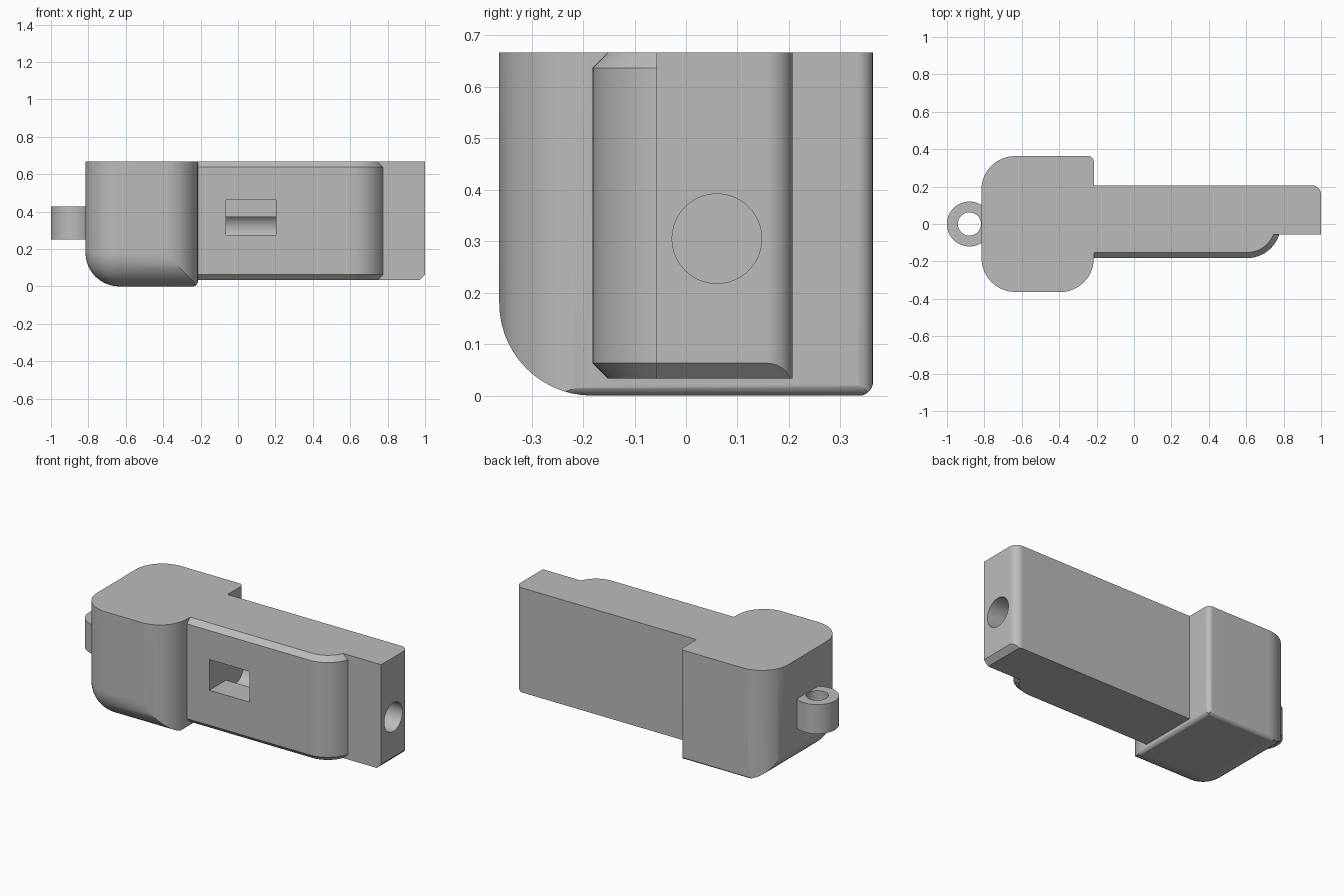
import bpy
import bmesh
import math
from mathutils import Vector

cube = bpy.data.objects.get("Cube")
if cube:
    bpy.data.objects.remove(cube, do_unlink=True)

grey = bpy.data.materials.new("plain grey")
grey.use_nodes = True
colour = (0.5, 0.5, 0.5, 1)
grey.diffuse_color = colour
grey.node_tree.nodes["Principled BSDF"].inputs["Base Color"].default_value = colour

TOP, BASE, CHAMFER, ROUND, SMALL = 0.667, 0.033, 0.03, 0.18, 0.03


def rounded(corners, steps=14):
    """Outline from (u, v, radius) square corners; radius 0 stays sharp."""
    out = []
    for i, (u, v, r) in enumerate(corners):
        p = Vector((u, v))
        if not r:
            out.append(p)
            continue
        a = (Vector(corners[i - 1][:2]) - p).normalized()
        b = (Vector(corners[(i + 1) % len(corners)][:2]) - p).normalized()
        centre = p + (a + b) * r
        for k in range(steps + 1):
            t = math.pi / 2 * k / steps
            out.append(centre - b * r * math.cos(t) - a * r * math.sin(t))
    return out


def circle(u, v, r, n=64):
    return [Vector((u + r * math.cos(math.tau * k / n),
                    v + r * math.sin(math.tau * k / n))) for k in range(n)]


def finish_mesh(name, bm):
    bmesh.ops.recalc_face_normals(bm, faces=bm.faces[:])
    mesh = bpy.data.meshes.new(name)
    bm.to_mesh(mesh)
    bm.free()
    mesh.materials.append(grey)
    obj = bpy.data.objects.new(name, mesh)
    bpy.context.collection.objects.link(obj)
    return obj


def loft(name, levels, axis="z"):
    """Solid through matching outlines at (height, outline) along an axis."""
    place = {"x": lambda p, w: (w, p.x, p.y),
             "y": lambda p, w: (p.x, w, p.y),
             "z": lambda p, w: (p.x, p.y, w)}[axis]
    bm = bmesh.new()
    rings = [[bm.verts.new(place(p, w)) for p in pts] for w, pts in levels]
    for low, high in zip(rings, rings[1:]):
        for i in range(len(low)):
            j = (i + 1) % len(low)
            bm.faces.new((low[i], low[j], high[j], high[i]))
    bm.faces.new(rings[0])
    bm.faces.new(rings[-1])
    return finish_mesh(name, bm)


def prism(name, pts, start, end, axis="z"):
    return loft(name, [(start, pts), (end, pts)], axis)


def box(name, low, high):
    pts = rounded([(low[0], low[1], 0), (high[0], low[1], 0),
                   (high[0], high[1], 0), (low[0], high[1], 0)])
    return prism(name, pts, low[2], high[2])


def combine(obj, cutter, operation):
    mod = obj.modifiers.new("cut", 'BOOLEAN')
    mod.object, mod.operation, mod.solver = cutter, operation, 'EXACT'
    bpy.context.view_layer.objects.active = obj
    bpy.ops.object.modifier_apply(modifier=mod.name)


def discard(*objs):
    for obj in objs:
        bpy.data.objects.remove(obj, do_unlink=True)


# Head block: one ball corner at front left, where three large rounds meet
LEFT, RIGHT, FRONT, BACK = -0.815, -0.215, -0.363, 0.363
head = box("head_block", (LEFT, FRONT, 0), (0, 0.6, TOP))
bm = bmesh.new()
bm.from_mesh(head.data)
ball = Vector((LEFT, FRONT, 0))
corner = min(bm.verts, key=lambda v: (v.co - ball).length)
bmesh.ops.bevel(bm, geom=list(corner.link_edges), offset=ROUND, segments=14,
                profile=0.5, affect='EDGES')
bm.to_mesh(head.data)
bm.free()

# Trim the head to its plan and its small lower rounds
gap = 0.001
plan = prism("head_plan_trim", rounded([
    (LEFT - gap, FRONT - gap, 0), (RIGHT, FRONT - gap, ROUND),
    (RIGHT, BACK, SMALL), (LEFT - gap, BACK, ROUND)]), -0.1, 0.8)
back_trim = prism("head_back_trim", rounded([
    (-0.6, -gap, 0), (BACK + gap, -gap, SMALL),
    (BACK + gap, 0.8, 0), (-0.6, 0.8, 0)]), -1, 1, "x")
side_trim = prism("head_side_trim", rounded([
    (-1, -gap, 0), (RIGHT + gap, -gap, SMALL),
    (RIGHT + gap, 0.8, 0), (-1, 0.8, 0)]), -1, 1, "y")
for trim in (plan, back_trim, side_trim):
    combine(head, trim, 'INTERSECT')
discard(plan, back_trim, side_trim)

# Long arm with one rounded upright edge and a chamfered lower end
arm = prism("arm", rounded([
    (RIGHT, -0.057, 0), (1, -0.057, 0), (1, 0.207, 0.05), (RIGHT, 0.207, 0)]),
    BASE, TOP)
slope = 1 - BASE - CHAMFER
end_trim = prism("arm_end_trim", rounded([
    (-1, -0.5, 0), (slope - 0.5, -0.5, 0), (slope + 1.5, 1.5, 0), (-1, 1.5, 0)]),
    -1, 1, "y")
combine(arm, end_trim, 'INTERSECT')
discard(end_trim)


# Raised front panel, chamfered along its upper and lower edges
def panel_outline(inset):
    front, end = -0.182 + inset, 0.785 - inset
    return rounded([(RIGHT, 0, 0), (RIGHT, front, 0),
                    (end, front, ROUND - inset), (end, 0, 0)])


panel = loft("front_panel", [
    (BASE, panel_outline(CHAMFER)), (BASE + CHAMFER, panel_outline(0)),
    (TOP - CHAMFER, panel_outline(0)), (TOP, panel_outline(CHAMFER))])

# Window pocket in the front and the round bore from the end
pocket = box("pocket_cutter", (-0.065, -0.4, 0.275), (0.203, 0.002, 0.461))
bore = prism("bore_cutter", circle(0.06, 0.305, 0.087), -0.065, 1.2, "x")
for part in (arm, panel):
    combine(part, pocket, 'DIFFERENCE')
    combine(part, bore, 'DIFFERENCE')
discard(pocket, bore)

# Key ring loop on the head
loop = prism("ring_loop", circle(-0.88, 0, 0.12), 0.25, 0.427)
eye = prism("eye_cutter", circle(-0.88, 0, 0.062), 0, 1)
combine(loop, eye, 'DIFFERENCE')
discard(eye)

# Smooth the rounds and keep flat faces flat
for part in (head, arm, panel, loop):
    bpy.ops.object.select_all(action='DESELECT')
    part.select_set(True)
    bpy.context.view_layer.objects.active = part
    bpy.ops.object.shade_smooth_by_angle(angle=math.radians(30))
    normals = part.modifiers.new("flat faces", 'WEIGHTED_NORMAL')
    normals.keep_sharp = True
